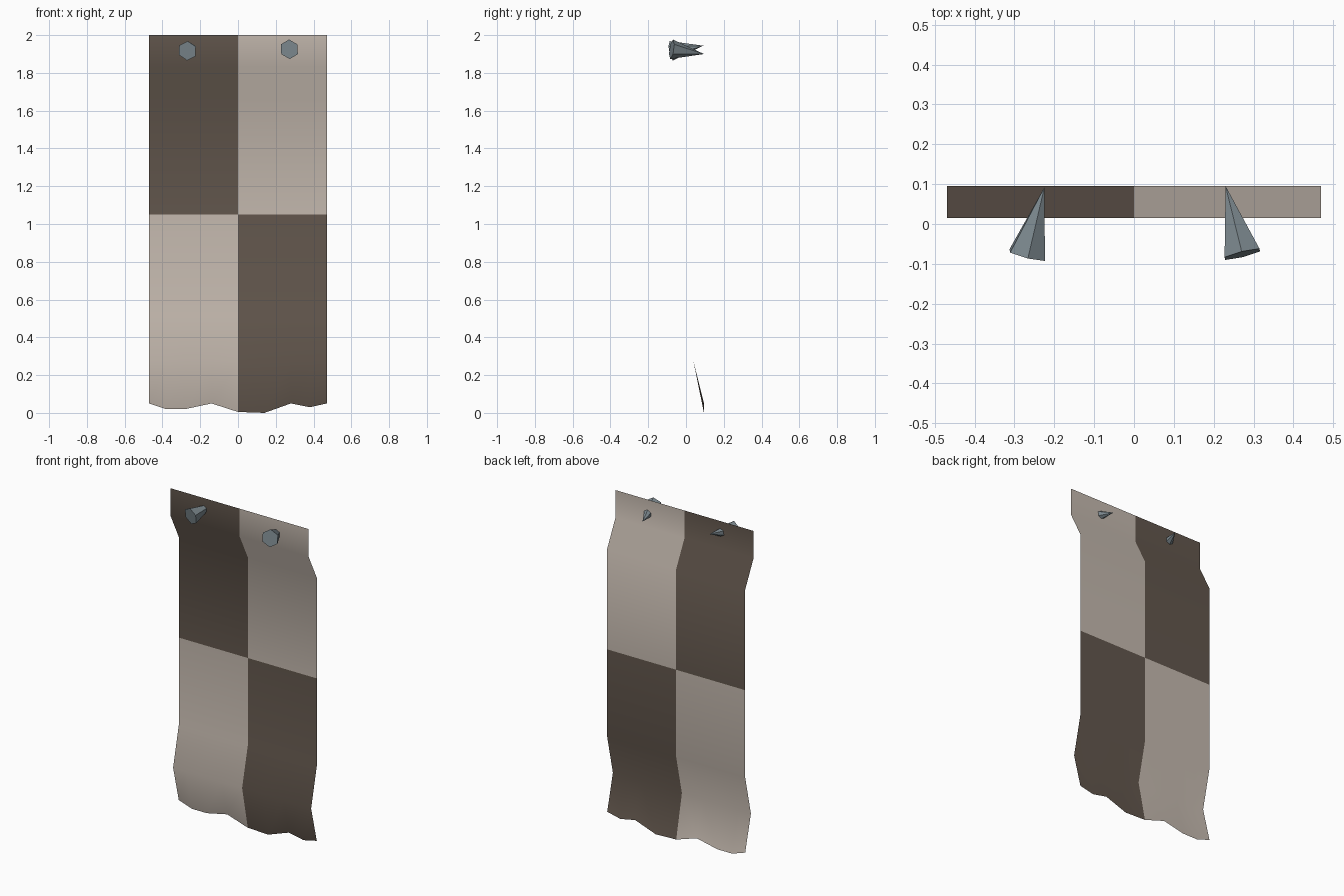
import bpy, math
from mathutils import Vector

if "Cube" in bpy.data.objects:
    bpy.data.objects.remove(bpy.data.objects["Cube"])


def material(name, rgb):
    m = bpy.data.materials.new(name)
    m.diffuse_color = (*rgb, 1)
    m.use_nodes = True
    m.node_tree.nodes["Principled BSDF"].inputs["Base Color"].default_value = m.diffuse_color
    return m


dark = material("dark brown cloth", (0.125, 0.096, 0.075))
light = material("pale beige cloth", (0.56, 0.49, 0.43))
steel = material("grey iron", (0.20, 0.245, 0.27))


def make_object(name, verts, faces, mats):
    me = bpy.data.meshes.new(name)
    me.from_pydata(verts, [], faces)
    for m in mats:
        me.materials.append(m)
    ob = bpy.data.objects.new(name, me)
    bpy.context.collection.objects.link(ob)
    return ob


# Hanging cloth: a side profile (y, z) swept across the columns, ragged lower hem
columns = [-0.47, -0.38, -0.28, -0.14, 0, 0.14, 0.28, 0.38, 0.47]
hem = [0.05, 0.02, 0.02, 0.05, 0.005, 0.0, 0.05, 0.03, 0.05]
profile = [(0.095, 0.0), (0.04, 0.27), (0.095, 0.51), (0.095, 1.05),
           (0.095, 1.67), (0.015, 1.83), (0.015, 2.0)]
verts, faces = [], []
n = len(columns)
for r, (y, z) in enumerate(profile):
    for x, h in zip(columns, hem):
        verts.append((x, y, h if r == 0 else z))
for r in range(len(profile) - 1):
    for c in range(n - 1):
        a = r * n + c
        faces.append((a, a + 1, a + n + 1, a + n))
cloth = make_object("banner_cloth", verts, faces, [dark, light])

# Quartered colours: dark upper left and lower right
for p in cloth.data.polygons:
    p.material_index = int((p.center.x > 0) == (p.center.z > 1.05))
    p.use_smooth = True


# Six-sided spikes driven through the top of the cloth
def spike(name, base, tip, radius, twist):
    base, tip = Vector(base), Vector(tip)
    axis = (tip - base).normalized()
    side = axis.cross(Vector((0, 0, 1))).normalized()
    up = side.cross(axis)
    ring = []
    for i in range(6):
        t = math.radians(60 * i + twist)
        ring.append(base + radius * (math.cos(t) * up + math.sin(t) * side))
    # ring runs clockwise seen from the front
    sides = [(i, 6, (i + 1) % 6) for i in range(6)]
    ob = make_object(name, ring + [tip], sides + [tuple(range(6))], [steel])
    ob.data.validate()
    # make every face point outward
    mid = (base * 3 + tip) / 4
    for p in ob.data.polygons:
        if p.normal.dot(p.center - mid) < 0:
            p.flip()
    ob.data.update()


spike("left_spike", (-0.268, -0.078, 1.917), (-0.225, 0.092, 1.944), 0.052, 4)
spike("right_spike", (0.272, -0.076, 1.925), (0.23, 0.095, 1.90), 0.052, 0)
